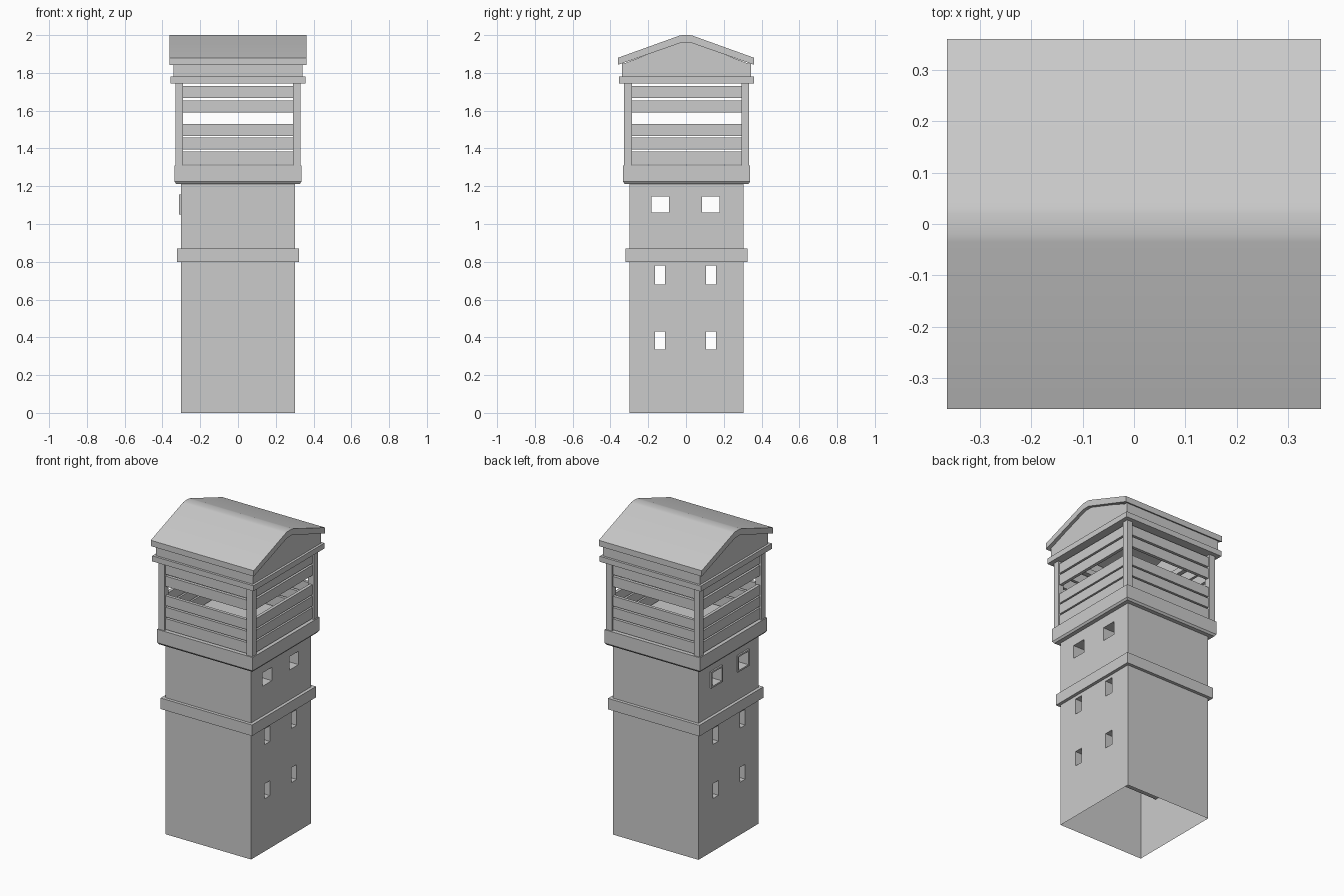
import bpy, bmesh
from math import radians
from mathutils import Matrix

if "Cube" in bpy.data.objects:
    bpy.data.objects.remove(bpy.data.objects["Cube"])

OY = 0.003  # tower sits very slightly towards the back


def new_object(name, bm):
    bmesh.ops.recalc_face_normals(bm, faces=bm.faces)
    me = bpy.data.meshes.new(name)
    bm.to_mesh(me)
    bm.free()
    ob = bpy.data.objects.new(name, me)
    bpy.context.collection.objects.link(ob)
    return ob


def add_box(bm, x0, x1, y0, y1, z0, z1):
    size = Matrix.Diagonal((x1 - x0, y1 - y0, z1 - z0, 1))
    mid = Matrix.Translation(((x0 + x1) / 2, (y0 + y1) / 2, (z0 + z1) / 2))
    return bmesh.ops.create_cube(bm, size=1, matrix=mid @ size)["verts"]


def lathe_square(name, profile, closed=False):
    """Sweep (half width, z) points around a square; closed makes a ring."""
    bm = bmesh.new()
    loops = [[bm.verts.new((sx * r, sy * r + OY, z))
              for sx, sy in ((-1, -1), (1, -1), (1, 1), (-1, 1))] for r, z in profile]
    pairs = list(zip(loops, loops[1:]))
    if closed:
        pairs.append((loops[-1], loops[0]))
    else:
        bm.faces.new(loops[0])
        bm.faces.new(loops[-1])
    for a, b in pairs:
        for i in range(4):
            j = (i + 1) % 4
            bm.faces.new((a[i], a[j], b[j], b[i]))
    return new_object(name, bm)


def ring(name, inner, outer, z0, z1):
    return lathe_square(name, [(inner, z0), (outer, z0), (outer, z1), (inner, z1)], True)


def extrude_x(name, pts, x0, x1):
    bm = bmesh.new()
    f = bm.faces.new([bm.verts.new((x0, y, z)) for y, z in pts])
    ext = bmesh.ops.extrude_face_region(bm, geom=[f])["geom"]
    bmesh.ops.translate(bm, vec=(x1 - x0, 0, 0),
                        verts=[v for v in ext if isinstance(v, bmesh.types.BMVert)])
    return new_object(name, bm)


# Tower body, window tunnels running right through, open underneath
body = lathe_square("tower_body", [(0.302, 0), (0.302, 1.22)])
LOW = [(-0.165, -0.11), (0.105, 0.16)]
HIGH = [(-0.183, -0.09), (0.085, 0.178)]
bm = bmesh.new()
for y0, y1 in LOW:
    for z0, z1 in ((0.335, 0.43), (0.68, 0.78)):
        add_box(bm, -0.5, 0.5, y0, y1, z0, z1)
for y0, y1 in HIGH:
    add_box(bm, -0.5, 0.5, y0, y1, 1.06, 1.145)
cutter = new_object("window_cutter", bm)
mod = body.modifiers.new("windows", "BOOLEAN")
mod.object = cutter
mod.solver = "EXACT"
bpy.context.view_layer.objects.active = body
bpy.ops.object.modifier_apply(modifier=mod.name)
bpy.data.objects.remove(cutter)
bm = bmesh.new()
bm.from_mesh(body.data)
bmesh.ops.delete(bm, geom=[f for f in bm.faces if f.calc_center_median().z < 0.001],
                 context="FACES")
bm.to_mesh(body.data)
bm.free()

# Raised frames round the upper windows on the left side
bm = bmesh.new()
t = 0.01
for y0, y1 in HIGH:
    a, b, c, d = y0 - t, y1 + t, 1.06 - t, 1.145 + t
    add_box(bm, -0.312, -0.30, a, y0, c, d)
    add_box(bm, -0.312, -0.30, y1, b, c, d)
    add_box(bm, -0.312, -0.30, y0, y1, c, 1.06)
    add_box(bm, -0.312, -0.30, y0, y1, 1.145, d)
new_object("window_frames", bm)

# Belt course and lookout floor with a stepped underside
ring("belt_course", 0.30, 0.322, 0.80, 0.87)
lathe_square("lookout_floor", [(0.328, 1.213), (0.337, 1.225), (0.337, 1.31)])

# Corner posts
bm = bmesh.new()
for sx in (-1, 1):
    for sy in (-1, 1):
        x, y = sx * 0.31, sy * 0.31 + OY
        add_box(bm, x - 0.02, x + 0.02, y - 0.02, y + 0.02, 1.31, 1.75)
new_object("corner_posts", bm)

# Slats on all four sides, with a wide viewing gap
bm = bmesh.new()
for z0, z1 in ((1.315, 1.385), (1.395, 1.457), (1.467, 1.53), (1.59, 1.655), (1.667, 1.73)):
    for k in range(4):
        vs = add_box(bm, -0.292, 0.292, -0.32, -0.30, z0, z1)
        bmesh.ops.rotate(bm, verts=vs, cent=(0, 0, 0), matrix=Matrix.Rotation(radians(90 * k), 3, "Z"))
        bmesh.ops.translate(bm, verts=vs, vec=(0, OY, 0))
new_object("wall_slats", bm)

# Cornice, frieze and gables
ring("cornice", 0.29, 0.357, 1.745, 1.78)
ring("frieze", 0.32, 0.342, 1.78, 1.85)
for name, x0, x1 in (("gable_left", -0.342, -0.32), ("gable_right", 0.32, 0.342)):
    extrude_x(name, [(-0.34, 1.845), (0.34, 1.845), (0.03, 1.965), (-0.03, 1.965)], x0, x1)

# Roof slab with a softened ridge
half = [(0.36, 1.843), (0.36, 1.88), (0.035, 1.997), (0.02, 2.0)]
under = [(-0.025, 1.96), (0.025, 1.96)]
roof = extrude_x("roof", half + [(-y, z) for y, z in reversed(half)] + under, -0.363, 0.363)
bpy.ops.object.select_all(action="DESELECT")
roof.select_set(True)
bpy.context.view_layer.objects.active = roof
bpy.ops.object.shade_smooth_by_angle(angle=radians(30))
